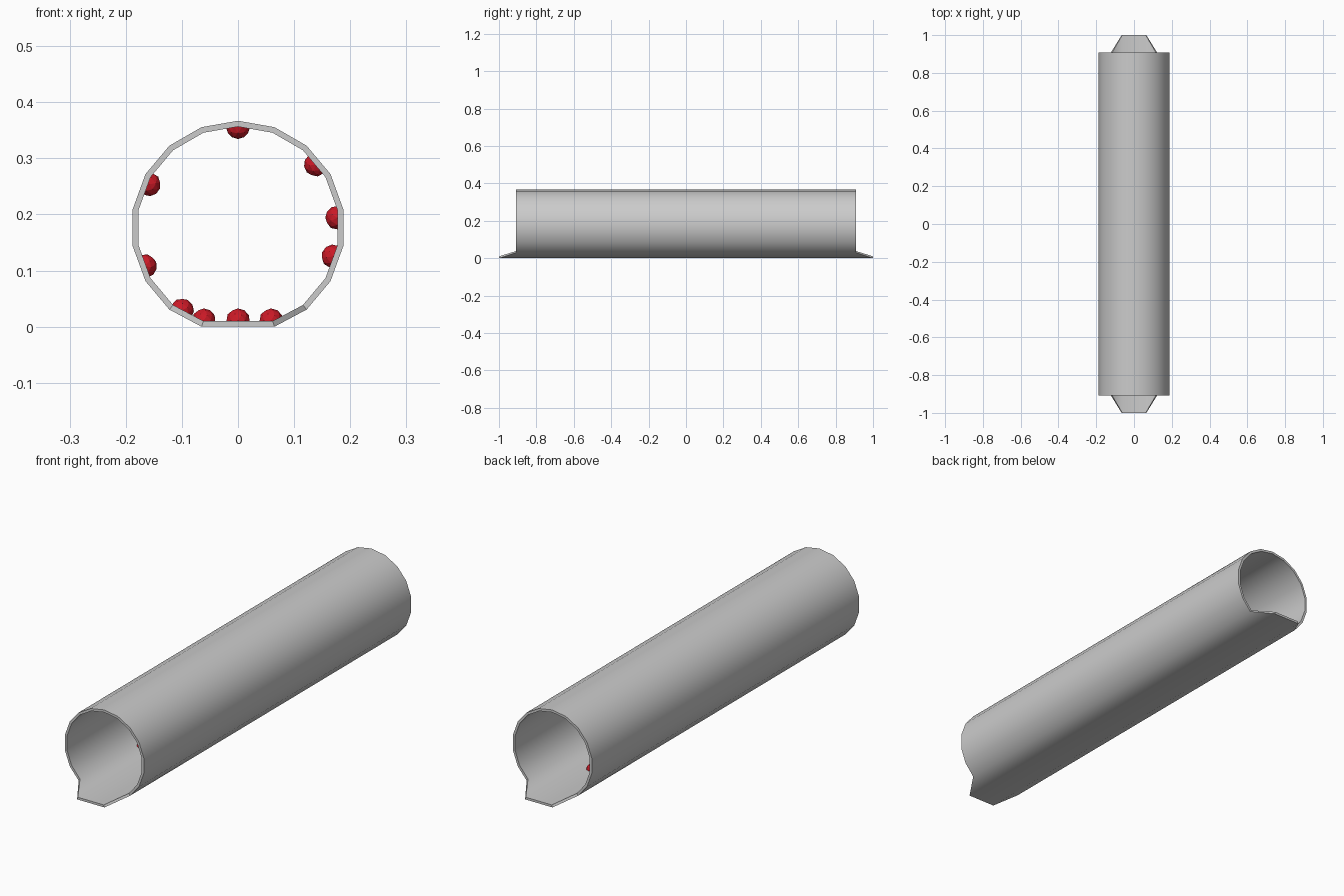
import bpy, bmesh, math
from mathutils import Matrix, Vector

if "Cube" in bpy.data.objects:
    bpy.data.objects.remove(bpy.data.objects["Cube"])

CZ, R, WALL = 0.1765, 0.1905, 0.0105   # tube centre height, radius, wall
Y_END, Y_LIP = 0.908, 1.0

# Round tube: 18-gon with the lowest corner removed, giving a flat floor
def ring(bm, r, floor, side):
    verts = []
    for k in range(17):
        a = math.radians(-70 + 20 * k)
        lip = k in (0, 16)             # floor corners reach out as a lip
        z = floor if lip else CZ + r * math.sin(a)
        y = side * (Y_LIP if lip else Y_END)
        verts.append(bm.verts.new((r * math.cos(a), y, z)))
    return verts

bm = bmesh.new()
out_f, out_b = ring(bm, R, 0, -1), ring(bm, R, 0, 1)
in_f, in_b = ring(bm, R - WALL, 0.01, -1), ring(bm, R - WALL, 0.01, 1)
for a, b in ((out_f, out_b), (out_b, in_b), (in_b, in_f), (in_f, out_f)):
    for i in range(17):
        j = (i + 1) % 17
        bm.faces.new((a[i], a[j], b[j], b[i]))
bmesh.ops.recalc_face_normals(bm, faces=bm.faces)
mesh = bpy.data.meshes.new("tube")
bm.to_mesh(mesh)
bm.free()
tube = bpy.data.objects.new("tube", mesh)
bpy.context.collection.objects.link(tube)
bpy.context.view_layer.objects.active = tube
tube.select_set(True)
bpy.ops.object.shade_smooth_by_angle(angle=math.radians(30))

# Red half-round lamps fixed to the inner wall
red = bpy.data.materials.new("red")
red.diffuse_color = (0.6, 0.01, 0.02, 1)
red.use_nodes = True
red.node_tree.nodes["Principled BSDF"].inputs["Base Color"].default_value = red.diffuse_color

def lamp(i, x, y, z, wall_angle):
    bm = bmesh.new()
    bmesh.ops.create_icosphere(bm, subdivisions=2, radius=0.0215)
    cut = bmesh.ops.bisect_plane(bm, geom=bm.verts[:] + bm.edges[:] + bm.faces[:],
                                 plane_co=(0, 0, -0.002), plane_no=(0, 0, 1),
                                 clear_inner=True)
    rim = [e for e in cut["geom_cut"] if isinstance(e, bmesh.types.BMEdge)]
    bmesh.ops.contextual_create(bm, geom=rim)
    a = math.radians(wall_angle)
    inward = Vector((-math.cos(a), 0, -math.sin(a)))
    turn = Vector((0, 0, 1)).rotation_difference(inward).to_matrix().to_4x4()
    bm.transform(Matrix.Translation((x, y, z)) @ turn)
    mesh = bpy.data.meshes.new(f"lamp_{i}")
    bm.to_mesh(mesh)
    bm.free()
    mesh.materials.append(red)
    bpy.context.collection.objects.link(bpy.data.objects.new(f"lamp_{i}", mesh))

# x, y, z and the direction of the wall it sits on
lamps = [(0, 0.1, 0.356, 90), (0.139, -0.3, 0.289, 40), (0.177, 0.35, 0.194, 0),
         (0.17, -0.1, 0.125, -20), (0.059, 0.2, 0.011, -90), (0, 0.64, 0.011, -90),
         (-0.061, -0.2, 0.011, -90), (-0.1, -0.51, 0.029, -120),
         (-0.166, 0.3, 0.108, 200), (-0.159, 0.0, 0.254, 160)]
for i, spec in enumerate(lamps):
    lamp(i, *spec)
